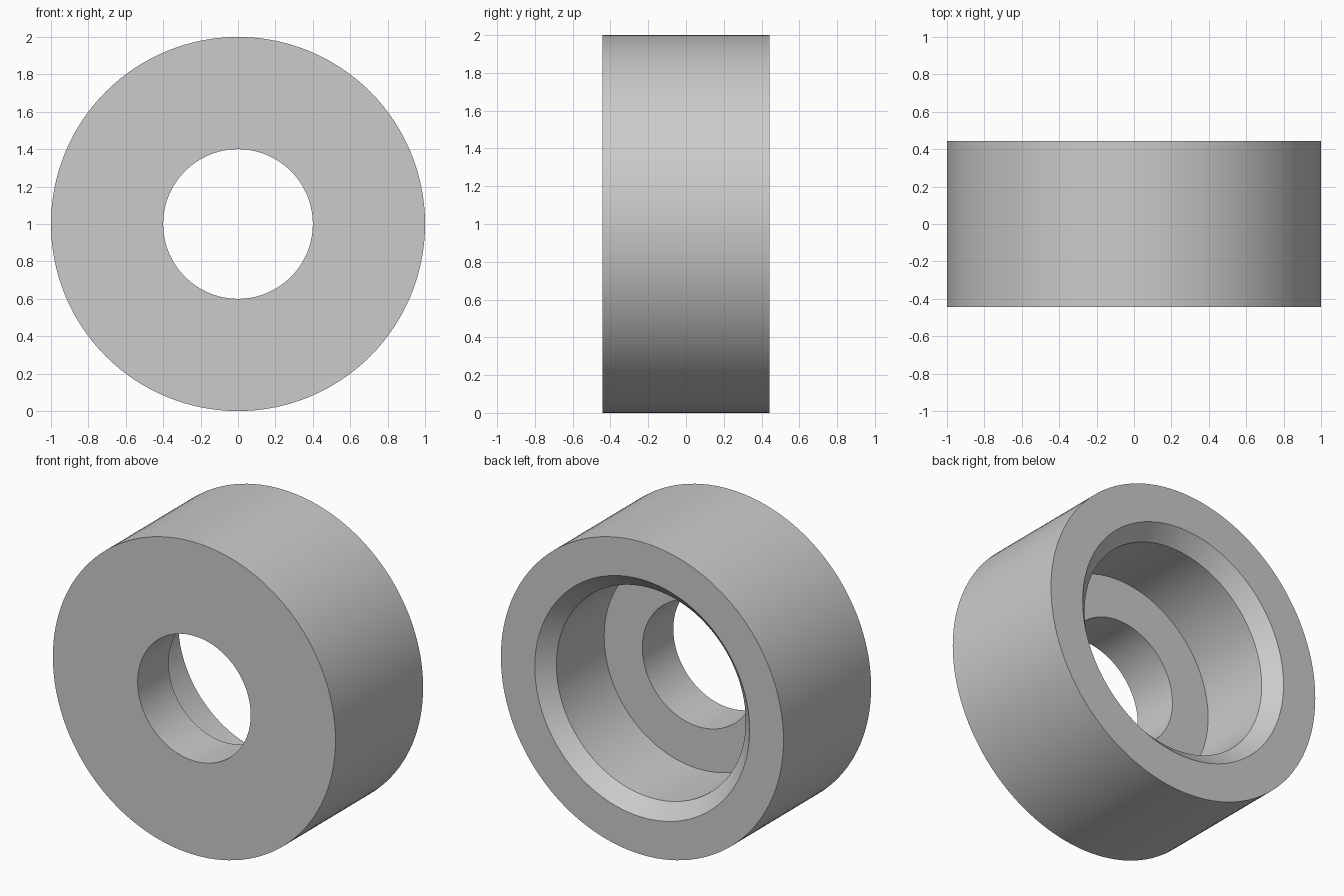
import bpy
import bmesh
from math import cos, sin, tau, radians

cube = bpy.data.objects.get("Cube")
if cube:
    bpy.data.objects.remove(cube, do_unlink=True)

SEGMENTS = 128
HALF = 0.443      # half the width along y
CHAMFER = 0.09    # depth of the countersink on the back
FLOOR = -0.13     # depth of the counterbore floor

# Plain grey metal
grey = bpy.data.materials.new("grey metal")
grey.use_nodes = True
colour = (0.6, 0.6, 0.6, 1)
grey.diffuse_color = colour
grey.node_tree.nodes["Principled BSDF"].inputs["Base Color"].default_value = colour

# Closed cross-section (radius, y): outer wall, back rim, chamfer, bore, floor, hole
profile = [(1, -HALF), (1, HALF), (0.76, HALF), (0.67, HALF - CHAMFER),
           (0.67, FLOOR), (0.4, FLOOR), (0.4, -HALF)]

# Revolve the section around the y axis
bm = bmesh.new()
rings = []
for radius, y in profile:
    rings.append([bm.verts.new((radius * cos(tau * i / SEGMENTS), y,
                                1 + radius * sin(tau * i / SEGMENTS)))
                  for i in range(SEGMENTS)])
for ring, following in zip(rings, rings[1:] + rings[:1]):
    for i in range(SEGMENTS):
        j = (i + 1) % SEGMENTS
        bm.faces.new((ring[i], ring[j], following[j], following[i]))
bmesh.ops.recalc_face_normals(bm, faces=bm.faces)

mesh = bpy.data.meshes.new("counterbored_bushing")
bm.to_mesh(mesh)
bm.free()
mesh.materials.append(grey)
bushing = bpy.data.objects.new("counterbored_bushing", mesh)
bpy.context.collection.objects.link(bushing)

# Smooth round walls, crisp rims
bpy.ops.object.select_all(action="DESELECT")
bushing.select_set(True)
bpy.context.view_layer.objects.active = bushing
bpy.ops.object.shade_smooth_by_angle(angle=radians(30))
